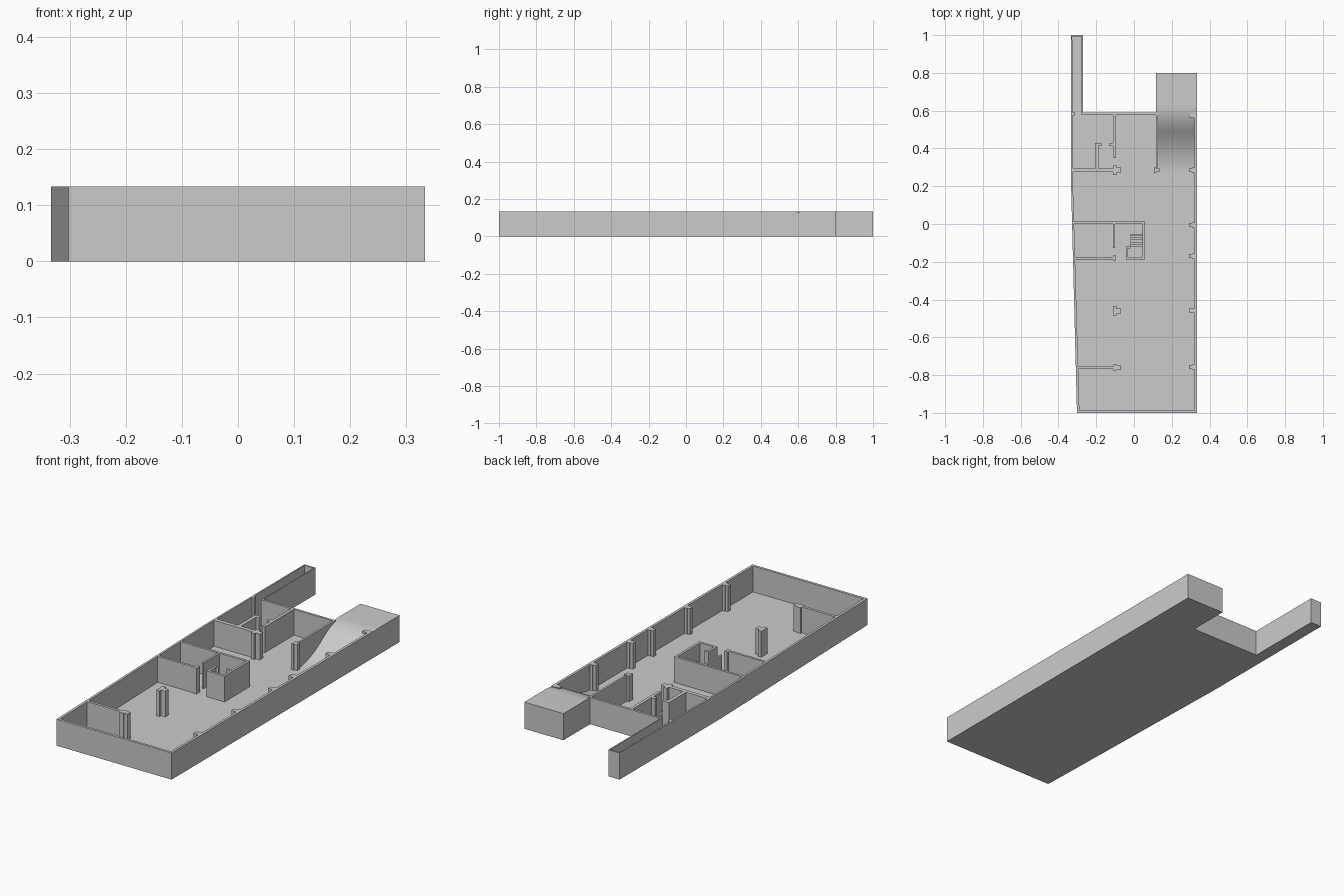
import bpy, bmesh

if "Cube" in bpy.data.objects:
    bpy.data.objects.remove(bpy.data.objects["Cube"])

H, F = 0.133, 0.004      # wall top and floor level


def finish(name, bm):
    bmesh.ops.recalc_face_normals(bm, faces=bm.faces[:])
    me = bpy.data.meshes.new(name)
    bm.to_mesh(me)
    bm.free()
    ob = bpy.data.objects.new(name, me)
    bpy.context.collection.objects.link(ob)
    return ob


def add_prism(bm, pts, z0=F, z1=H):
    lo = bm.faces.new([bm.verts.new((x, y, z0)) for x, y in pts])
    ext = bmesh.ops.extrude_face_region(bm, geom=[lo], use_keep_orig=True)
    vs = [g for g in ext["geom"] if isinstance(g, bmesh.types.BMVert)]
    bmesh.ops.translate(bm, verts=vs, vec=(0, 0, z1 - z0))


def prism(name, pts, z0=F, z1=H):
    bm = bmesh.new()
    add_prism(bm, pts, z0, z1)
    return finish(name, bm)


def rect(x0, x1, y0, y1):
    return [(x0, y0), (x1, y0), (x1, y1), (x0, y1)]


def tee(x0, xm, x1, y, wide, narrow):
    """T outline: flange x0..xm, stem xm..x1."""
    return [(x0, y - wide), (xm, y - wide), (xm, y - narrow), (x1, y - narrow),
            (x1, y + narrow), (xm, y + narrow), (xm, y + wide), (x0, y + wide)]


# Floor slab
prism("floor", [(-.302, -1), (.333, -1), (.333, .8), (.117, .8), (.117, .59),
                (-.271, .59), (-.271, 1), (-.333, 1), (-.333, .2)], 0, F)

# Perimeter wall with the narrow corridor at the back left
outer = [(.333, .59), (.333, -1), (-.302, -1), (-.333, .2), (-.333, 1),
         (-.271, 1), (-.271, .59), (.117, .59)]
inner = [(.32, .59), (.32, -.987), (-.289, -.987), (-.323, .2), (-.327, .993),
         (-.277, .993), (-.277, .578), (.117, .578)]
prism("outer_wall", outer + inner[::-1])

# Ramp: S-curve from floor to wall top, then a flat landing
Y0, YM, Y1, YW = .27, .49, .63, .59
SLOPE = 2 * (H - F) / (Y1 - Y0)


def ramp_z(y):
    if y < YM:
        return F + SLOPE * (y - Y0) ** 2 / (2 * (YM - Y0))
    return H - SLOPE * max(0, Y1 - y) ** 2 / (2 * (Y1 - YM))


def ramp_part(name, x0, x1, ys):
    bm = bmesh.new()
    prof = [(ys[-1], F)] + [(y, ramp_z(y)) for y in reversed(ys)]
    if prof[-1][1] > F + 1e-6:
        prof.append((ys[0], F))
    f = bm.faces.new([bm.verts.new((x0, y, z)) for y, z in prof])
    ext = bmesh.ops.extrude_face_region(bm, geom=[f], use_keep_orig=True)
    vs = [g for g in ext["geom"] if isinstance(g, bmesh.types.BMVert)]
    bmesh.ops.translate(bm, verts=vs, vec=(x1 - x0, 0, 0))
    ob = finish(name, bm)
    bpy.context.view_layer.objects.active = ob
    ob.select_set(True)
    bpy.ops.object.shade_smooth_by_angle()
    ob.select_set(False)


ramp_part("ramp_slope", .127, .32, [Y0 + (YW - Y0) * i / 24 for i in range(25)])
ramp_part("ramp_landing", .117, .333, [YW, .60, .61, .62, Y1, .8])
prism("ramp_side_wall", rect(.117, .127, .30, .59))
prism("ramp_wall_end", tee(.105, .117, .135, .285, .015, .010))

# Rear left rooms
prism("rear_divider", rect(-.111, -.096, .35, .579))
prism("rear_door_post", rect(-.129, -.111, .412, .430))
prism("rear_closet_wall", [(-.206, .294), (-.188, .294), (-.188, .412), (-.172, .412),
                           (-.172, .430), (-.206, .430)])
prism("rear_cross_wall", rect(-.326, -.111, .274, .294))
prism("corridor_pilaster", rect(-.328, -.314, .575, .592))

# Middle rooms and stairwell enclosure
prism("middle_enclosure", [(-.325, 0), (.045, 0), (.045, -.176), (-.031, -.176),
                           (-.031, -.130), (-.018, -.130), (-.018, -.119),
                           (-.042, -.119), (-.042, -.188), (.057, -.188),
                           (.057, .012), (-.325, .012)])
prism("middle_divider", rect(-.111, -.101, -.127, 0))
prism("middle_front_wall", rect(-.318, -.111, -.188, -.176))
prism("middle_wall_post", rect(-.111, -.095, -.192, -.166))

# Stair flight
steps = 6
bm = bmesh.new()
for i in range(steps):
    y = -.119 + i * .011
    add_prism(bm, rect(-.018, .045, y, y + .011), F, F + .016 * (i + 1))
finish("stairs", bm)

# Front room wall and free columns
prism("front_cross_wall", rect(-.304, -.111, -.768, -.754))
prism("front_wall_post", tee(-.111, -.09, -.069, -.760, .016, .012))
for i, y in enumerate((.285, -.46)):
    prism(f"column_{i}", tee(-.111, -.093, -.070, y, .025, .013))

# Pilasters along the right wall
for i, y in enumerate((.575, .285, -.006, -.17, -.458, -.757)):
    prism(f"right_pilaster_{i}", tee(.32, .306, .291, y, .014, .010))
